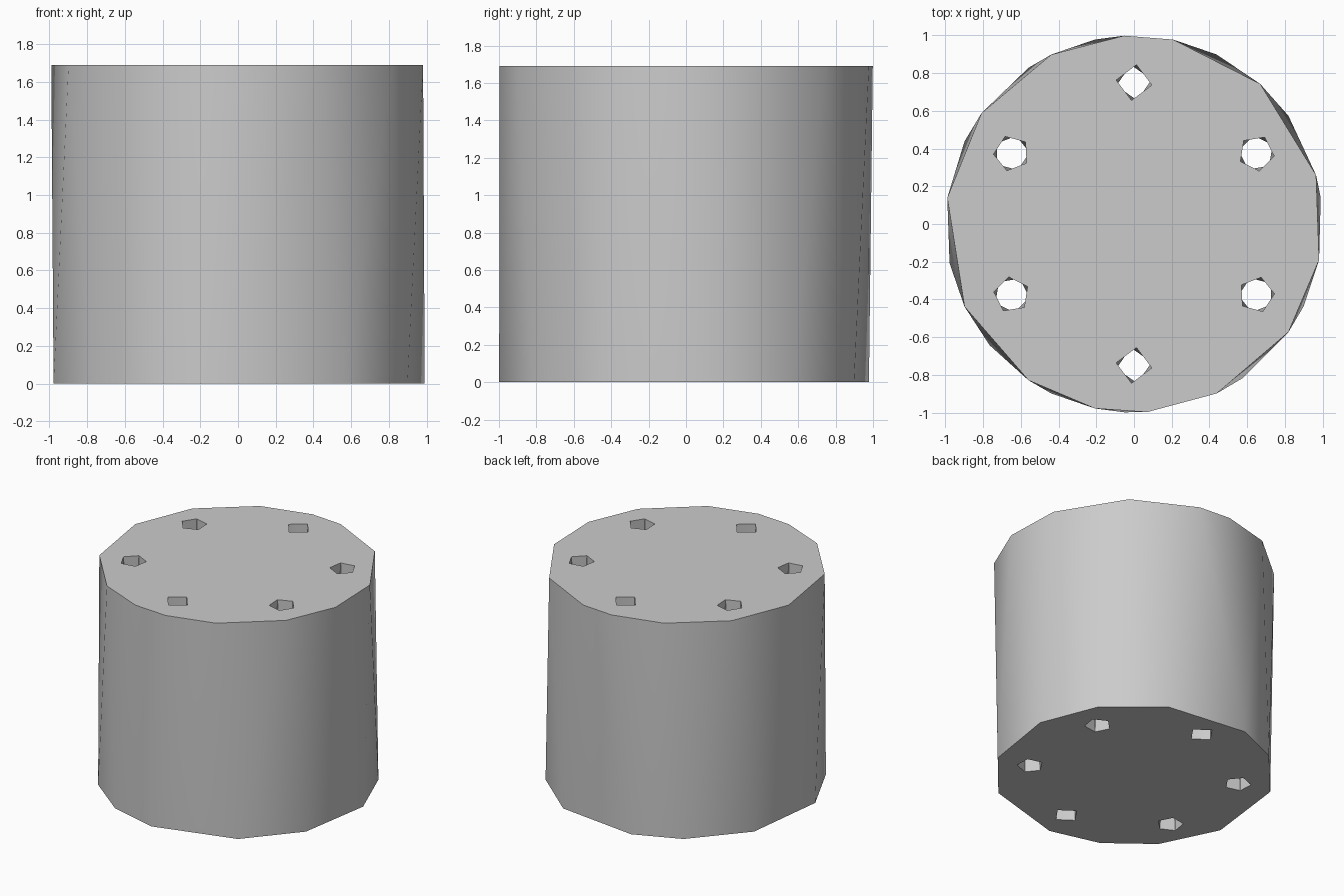
import bpy, bmesh
from math import radians, cos, sin

HEIGHT = 1.69

cube = bpy.data.objects.get("Cube")
if cube:
    bpy.data.objects.remove(cube, do_unlink=True)

grey = bpy.data.materials.new("light_grey")
grey.use_nodes = True
colour = (0.6, 0.6, 0.6, 1)
grey.diffuse_color = colour
grey.node_tree.nodes["Principled BSDF"].inputs["Base Color"].default_value = colour


def ring(bm, angles, radius, z, centre=(0, 0)):
    """Circle points at the given angles in degrees."""
    return [bm.verts.new((centre[0] + radius * cos(radians(a)),
                          centre[1] + radius * sin(radians(a)), z)) for a in angles]


def twisted_prism(bm, low, high):
    """Closed solid with triangular walls between two rings."""
    bmesh.ops.convex_hull(bm, input=low + high)


def make_object(name, bm):
    bmesh.ops.dissolve_limit(bm, angle_limit=0.005, verts=bm.verts, edges=bm.edges)
    bmesh.ops.recalc_face_normals(bm, faces=bm.faces)
    mesh = bpy.data.meshes.new(name)
    bm.to_mesh(mesh)
    bm.free()
    mesh.materials.append(grey)
    obj = bpy.data.objects.new(name, mesh)
    bpy.context.collection.objects.link(obj)
    return obj


# Faceted drum, its rim corners offset between top and bottom
top_angles = [93, 78, 48, 15, -11, -35, -64, -86, -102, -124, -154, 172, 144, 116]
bottom_angles = [102, 64, 35, 8, -26, -55, -93, -116, -140, -168, 154, 124]
bm = bmesh.new()
twisted_prism(bm, ring(bm, bottom_angles, 1, 0), ring(bm, top_angles, 1, HEIGHT))
drum = make_object("drum_body", bm)

# Six through holes: four-sided at front and back, five-sided elsewhere
bm = bmesh.new()
for i in range(6):
    a = 30 + 60 * i
    centre = (0.75 * cos(radians(a)), 0.75 * sin(radians(a)))
    square = i in (1, 4)
    sides = 4 if square else 5
    twist = 18 if square else 36
    start = a - 8 if square else a + 105
    low, high = [
        ring(bm, [start + t + k * 360 / sides for k in range(sides)], 0.095, z, centre)
        for t, z in ((twist, -0.0), (0, HEIGHT))]
    # Extend past both ends so the cut is clean
    for v in low:
        v.co.z -= 0.02
    for v in high:
        v.co.z += 0.02
    twisted_prism(bm, low, high)
cutter = make_object("hole_cutter", bm)
cutter.hide_render = True

cut = drum.modifiers.new("holes", "BOOLEAN")
cut.operation = "DIFFERENCE"
cut.solver = "EXACT"
cut.object = cutter

bpy.ops.object.select_all(action="DESELECT")
drum.select_set(True)
bpy.context.view_layer.objects.active = drum
bpy.ops.object.modifier_apply(modifier=cut.name)
bpy.data.objects.remove(cutter, do_unlink=True)
bpy.ops.object.shade_smooth_by_angle(angle=radians(30))
